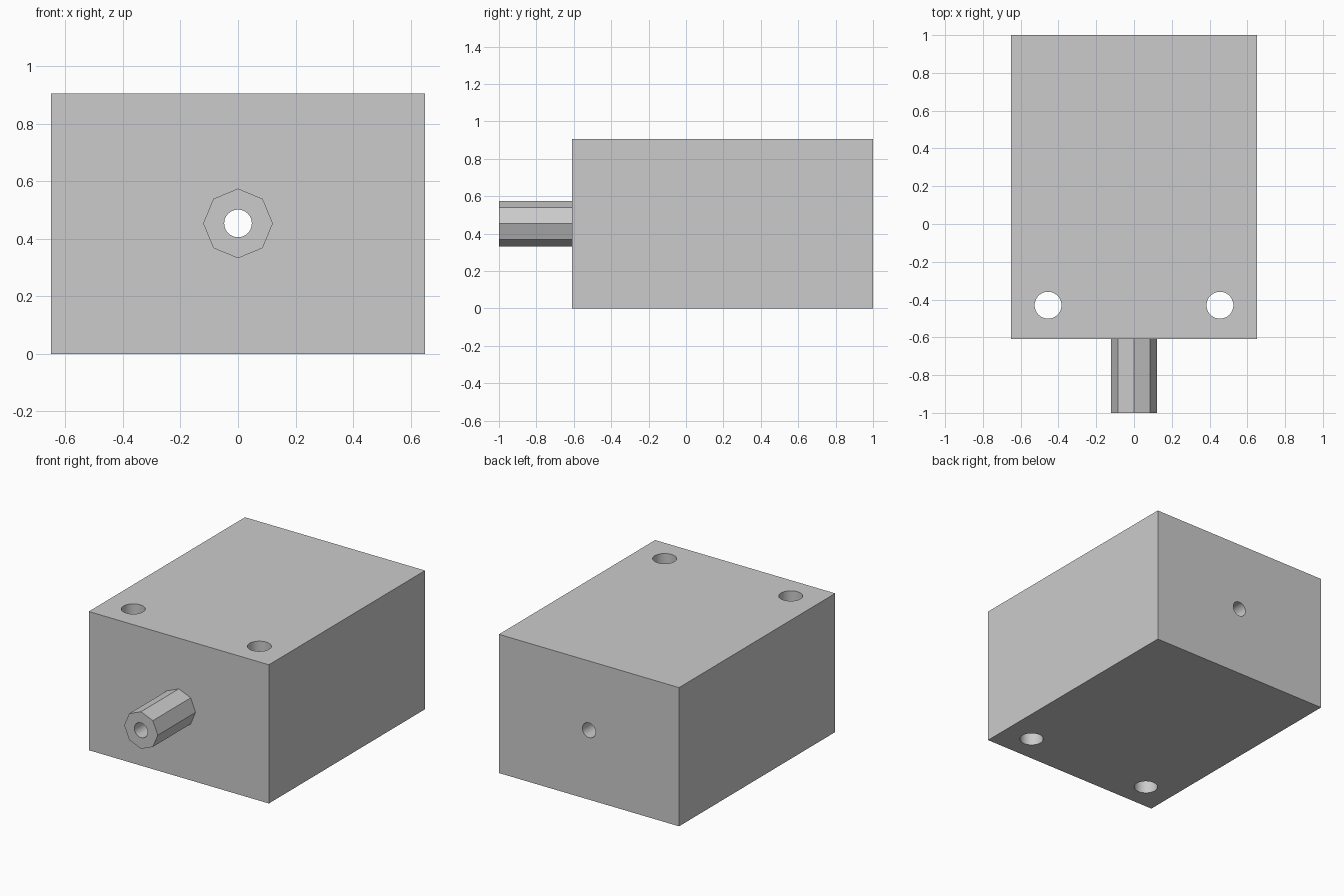
import bpy
import math

cube = bpy.data.objects.get("Cube")
if cube:
    bpy.data.objects.remove(cube, do_unlink=True)

grey = bpy.data.materials.new("light grey")
grey.use_nodes = True
grey.diffuse_color = (0.6, 0.6, 0.6, 1)
grey.node_tree.nodes["Principled BSDF"].inputs["Base Color"].default_value = (0.6, 0.6, 0.6, 1)

WIDTH, HEIGHT = 1.3, 0.905
FRONT, BACK, TIP = -0.61, 1.0, -1.0
AXIS_Z = 0.453


def rod(name, radius, length, location, sides, along_y=False):
    """Cylinder along z, or along y."""
    bpy.ops.mesh.primitive_cylinder_add(vertices=sides, radius=radius, depth=length, location=location,
                                        rotation=(math.pi / 2 if along_y else 0, 0, 0))
    obj = bpy.context.object
    obj.name = name
    obj.data.materials.append(grey)
    return obj


def combine(target, other, operation):
    """Apply a boolean, then drop the helper."""
    other.hide_render = True
    mod = target.modifiers.new(operation.lower(), "BOOLEAN")
    mod.operation = operation
    mod.solver = "EXACT"
    mod.object = other
    bpy.context.view_layer.objects.active = target
    bpy.ops.object.modifier_apply(modifier=mod.name)
    bpy.data.objects.remove(other, do_unlink=True)


# Block body
bpy.ops.mesh.primitive_cube_add(size=1, location=(0, (FRONT + BACK) / 2, HEIGHT / 2))
body = bpy.context.object
body.name = "block_body"
body.scale = (WIDTH, BACK - FRONT, HEIGHT)
bpy.ops.object.transform_apply(location=True, rotation=True, scale=True)
body.data.materials.append(grey)

# Octagonal spout, sunk a little into the block
root = FRONT + 0.1
spout = rod("spout", 0.121, root - TIP, (0, (TIP + root) / 2, AXIS_Z), 8, True)
combine(body, spout, "UNION")

# Bore through spout and block
combine(body, rod("bore", 0.048, 3, (0, 0, AXIS_Z), 40, True), "DIFFERENCE")

# Vertical mounting holes
for side in (-1, 1):
    hole = rod("mounting_hole", 0.071, 3, (side * 0.455, -0.43, HEIGHT / 2), 48)
    combine(body, hole, "DIFFERENCE")

bpy.ops.object.select_all(action="DESELECT")
body.select_set(True)
bpy.context.view_layer.objects.active = body
bpy.ops.object.shade_smooth_by_angle(angle=math.radians(30))
